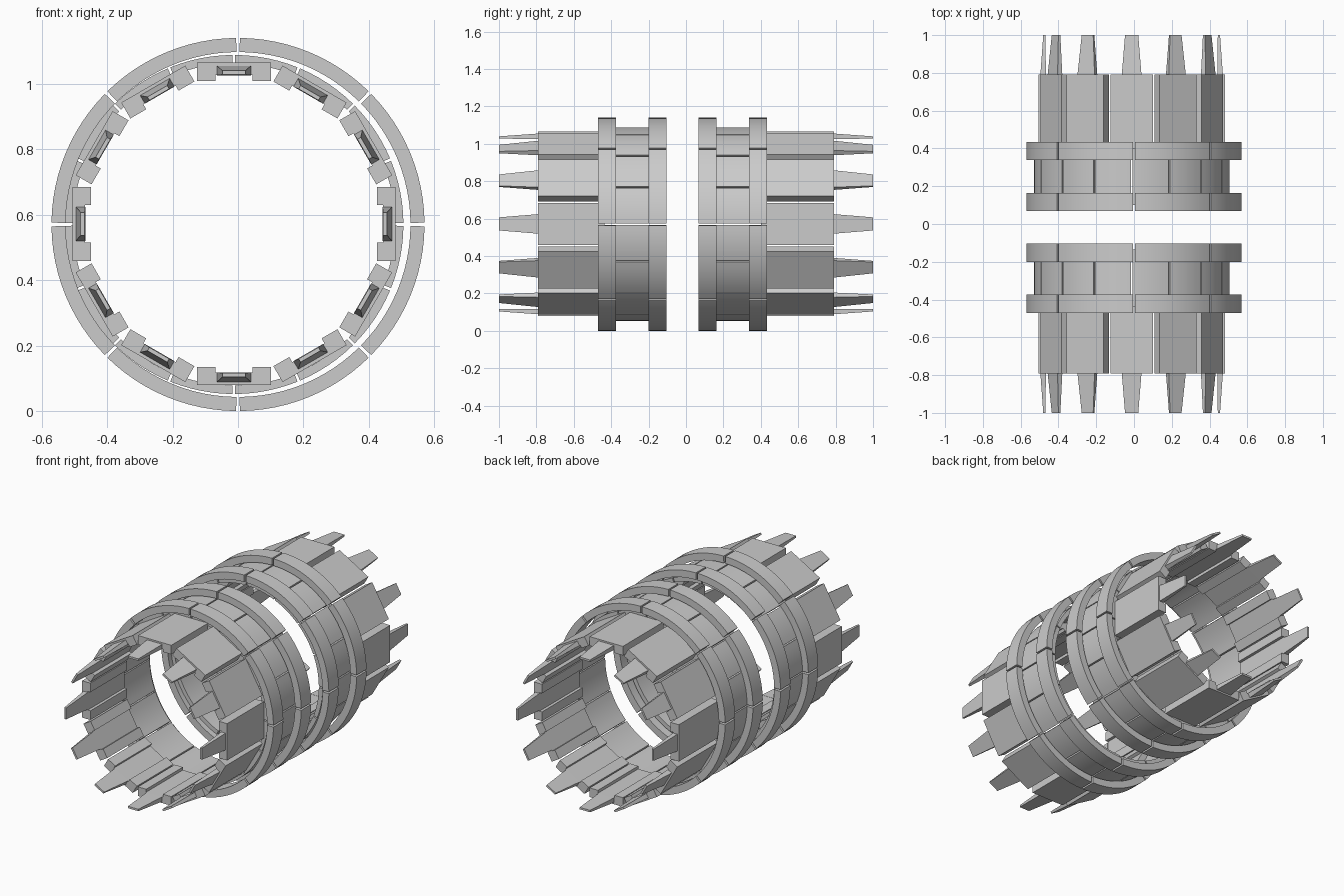
import bpy, bmesh
from math import sin, cos, pi, radians

if "Cube" in bpy.data.objects:
    bpy.data.objects.remove(bpy.data.objects["Cube"])

ZC = 0.57          # height of the ring axis
X_IN = -0.0125     # sideways offset of the inner assembly


def finish(bm, name, smooth=False):
    bmesh.ops.recalc_face_normals(bm, faces=bm.faces)
    mesh = bpy.data.meshes.new(name)
    bm.to_mesh(mesh)
    bm.free()
    ob = bpy.data.objects.new(name, mesh)
    bpy.context.collection.objects.link(ob)
    if smooth:
        bpy.ops.object.select_all(action='DESELECT')
        ob.select_set(True)
        bpy.context.view_layer.objects.active = ob
        bpy.ops.object.shade_smooth_by_angle(angle=radians(30))
    return ob


def loft(bm, sections):
    """Skin a list of equal-length closed sections and cap both ends."""
    rings = [[bm.verts.new(p) for p in s] for s in sections]
    n = len(rings[0])
    for a, b in zip(rings, rings[1:]):
        for i in range(n):
            j = (i + 1) % n
            bm.faces.new((a[i], a[j], b[j], b[i]))
    bm.faces.new(rings[0])
    bm.faces.new(rings[-1][::-1])


def segmented_ring(name, xc, r_in, r_out, y0, y1, count, gap, steps):
    bm = bmesh.new()
    pitch = 2 * pi / count
    half_gap = gap / 2 / r_out
    for k in range(count):
        sections = []
        for s in range(steps + 1):
            a = k * pitch + half_gap + (pitch - 2 * half_gap) * s / steps
            sections.append([(xc + r * cos(a), y, ZC + r * sin(a))
                             for r, y in ((r_in, y0), (r_out, y0), (r_out, y1), (r_in, y1))])
        loft(bm, sections)
    return finish(bm, name, True)


def place(u, r, y, a):
    """Tangential u, radial r, axial y at angle a around the inner axis."""
    return (X_IN + r * cos(a) - u * sin(a), y, ZC + 0.002 + r * sin(a) + u * cos(a))


def rect(w, r0, r1):
    return [(-w, r0), (w, r0), (w, r1), (-w, r1)]


# channel-shaped cross-section of a panel
CHANNEL = [(-0.113, 0.493), (-0.113, 0.437), (-0.057, 0.437), (-0.057, 0.455),
           (0.057, 0.455), (0.057, 0.437), (0.113, 0.437), (0.113, 0.493)]


def panels(name, y_in, y_out, y_tip):
    bm = bmesh.new()
    for k in range(12):
        a = k * pi / 6
        loft(bm, [[place(u, r, y, a) for u, r in CHANNEL] for y in (y_in, y_out)])
        # tapered tooth on the outer end
        loft(bm, [[place(u, r, y, a) for u, r in prof] for prof, y in
                  ((rect(0.052, 0.454, 0.483), y_out), (rect(0.035, 0.456, 0.468), y_tip))])
    return finish(bm, name)


# two halves, front and back
for side, s, shift in (("front", -1, 0.036), ("back", 1, 0.0)):
    d = lambda y: s * (y + shift)
    # raised hoops of eight segments
    segmented_ring(side + "_inner_hoop", 0, 0.527, 0.57, d(0.068), d(0.164), 8, 0.011, 12)
    segmented_ring(side + "_outer_hoop", 0, 0.527, 0.57, d(0.338), d(0.434), 8, 0.011, 12)
    # recessed band of sixteen segments
    segmented_ring(side + "_band", X_IN, 0.492, 0.518, d(0.10), d(0.40), 16, 0.008, 6)
    # channel panels with teeth
    panels(side + "_panels", d(0.40), s * 0.792, s * 1.0)
